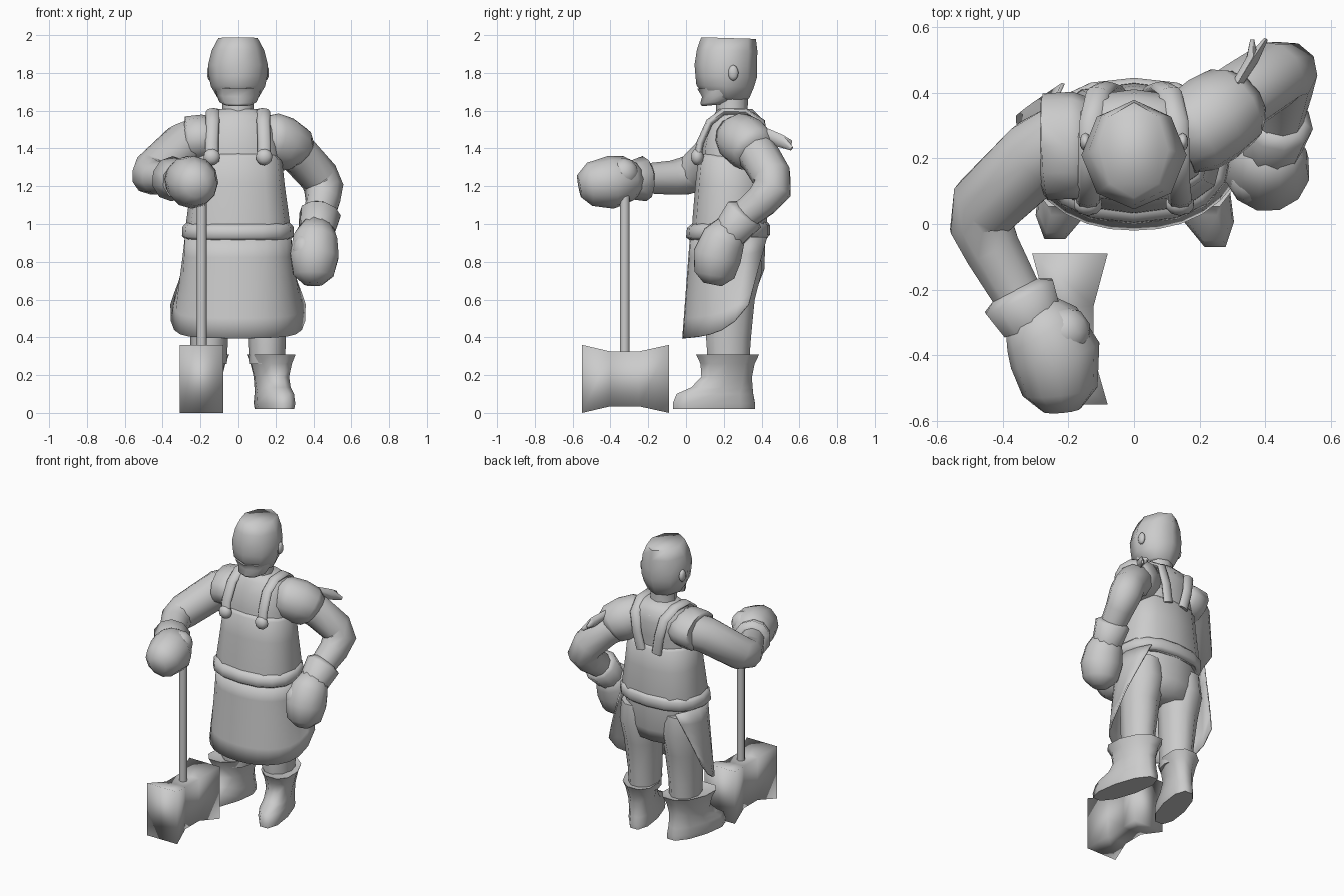
import bpy
import bmesh
from math import sin, cos, pi, radians
from mathutils import Vector

default = bpy.data.objects.get("Cube")
if default:
    bpy.data.objects.remove(default, do_unlink=True)

GREY = (0.6, 0.6, 0.6, 1)
clay = bpy.data.materials.new("plain_grey")
clay.use_nodes = True
clay.diffuse_color = GREY
clay.node_tree.nodes["Principled BSDF"].inputs["Base Color"].default_value = GREY


def finish(name, bm, angle=75):
    """Turn a bmesh into a shaded object."""
    bmesh.ops.recalc_face_normals(bm, faces=bm.faces)
    mesh = bpy.data.meshes.new(name)
    bm.to_mesh(mesh)
    bm.free()
    mesh.materials.append(clay)
    obj = bpy.data.objects.new(name, mesh)
    bpy.context.collection.objects.link(obj)
    bpy.ops.object.select_all(action="DESELECT")
    obj.select_set(True)
    bpy.context.view_layer.objects.active = obj
    bpy.ops.object.shade_smooth_by_angle(angle=radians(angle))
    return obj


def loft(name, rings, closed=True, angle=75):
    """Skin a list of point rings; closed rings are capped at both ends."""
    bm = bmesh.new()
    rows = [[bm.verts.new(p) for p in ring] for ring in rings]
    count = len(rows[0])
    for low, high in zip(rows, rows[1:]):
        for i in range(count if closed else count - 1):
            j = (i + 1) % count
            bm.faces.new((low[i], low[j], high[j], high[i]))
    if closed:
        bm.faces.new(rows[0])
        bm.faces.new(rows[-1])
    return finish(name, bm, angle)


def bulge(value, power):
    return abs(value) ** power * (1 if value > 0 else -1)


def stack(name, rows, x=0, sides=12, power=1, turn=0, side=1, tilt=0):
    """Horizontal rings from rows of height, half width, front y and back y."""
    rings = []
    for z, half, front, back in rows:
        ring = []
        for i in range(sides):
            a = 2 * pi * i / sides
            py = (front + back) / 2 + bulge(sin(a), power) * (back - front) / 2
            px = x + bulge(cos(a), power) * half + turn * (.25 - py)
            ring.append((side * px, py, z + tilt * (py - .2)))
        rings.append(ring)
    return loft(name, rings)


def tube(name, path, ref, sides=10, flat=1):
    """Rings along a path of x, y, z, radius; flat squashes across ref."""
    points = [Vector(p[:3]) for p in path]
    rings = []
    for i, p in enumerate(points):
        along = (points[min(i + 1, len(points) - 1)] - points[max(i - 1, 0)]).normalized()
        u = Vector(ref)
        u = (u - along * u.dot(along)).normalized()
        v = along.cross(u)
        radius = path[i][3]
        rings.append([p + u * radius * cos(2 * pi * k / sides)
                      + v * radius * flat * sin(2 * pi * k / sides)
                      for k in range(sides)])
    return loft(name, rings)


def ball(name, centre, size):
    bm = bmesh.new()
    bmesh.ops.create_icosphere(bm, subdivisions=2, radius=1)
    bmesh.ops.scale(bm, vec=size, verts=bm.verts)
    bmesh.ops.translate(bm, vec=centre, verts=bm.verts)
    return finish(name, bm)


# Head, neck and ears
stack("head", [(1.66, .085, .15, .32), (1.67, .11, .11, .335), (1.73, .145, .055, .36),
               (1.78, .155, .05, .375), (1.84, .16, .045, .375), (1.92, .14, .058, .378),
               (1.985, .105, .08, .37)], sides=8, tilt=-.03)
stack("beard", [(1.635, .07, .085, .2), (1.65, .1, .075, .24), (1.685, .115, .085, .28),
                (1.73, .12, .06, .28)], sides=8, tilt=.1)
stack("neck", [(1.5, .1, .15, .34), (1.59, .085, .16, .325), (1.69, .085, .16, .33)], sides=8)
for side, label in ((1, "left"), (-1, "right")):
    ball(label + "_ear", (side * .148, .25, 1.8), (.018, .028, .042))

# Shirt, overalls and belt
stack("shirt", [(1.2, .22, .08, .39), (1.4, .22, .085, .4), (1.5, .2, .105, .41),
                (1.57, .17, .14, .39), (1.61, .1, .17, .35)], power=.8)
stack("collar", [(1.54, .15, .13, .4), (1.59, .12, .155, .37), (1.61, .095, .17, .34)])
stack("overalls", [(.94, .27, .03, .42), (1.02, .275, .035, .43), (1.2, .25, .05, .42),
                   (1.34, .235, .065, .41), (1.36, .215, .08, .39)], power=.78, tilt=-.1)
stack("belt", [(.92, .28, .02, .43), (.935, .298, .0, .445),
               (.985, .295, .005, .445), (1.005, .275, .03, .43)],
      sides=16, power=.85, tilt=.03)

# Trousers seat, legs and boots
stack("trousers_seat", [(.67, .18, .18, .38), (.76, .25, .09, .415), (.94, .265, .05, .42)])
for side, label, toe in ((1, "left", -.08), (-1, "right", -.055)):
    stack(label + "_trouser_leg", [(.26, .095, .11, .34), (.4, .1, .1, .35), (.6, .12, .11, .37),
                                   (.75, .135, .1, .41), (.88, .125, .1, .4)],
          x=.155, sides=10, side=side)
    stack(label + "_boot", [(.02, .085, toe, .375), (.05, .092, toe, .375), (.1, .088, toe + .02, .365),
                            (.135, .085, .02, .36), (.19, .088, .075, .355),
                            (.26, .105, .07, .37), (.31, .125, .045, .395), (.3, .1, .09, .36)],
          x=.17, sides=10, power=.9, turn=.24, side=side)

# Apron: open cloth tied round the waist, its edges sweeping outward to the hem
rows = []
for step in range(6):
    drop = step / 5
    width = .285 + .075 * drop ** 1.3
    front, back = .02 - .04 * drop, .43 - .1 * drop
    row = []
    for k in range(-8, 9):
        t = k / 8
        bottom = .395 + .03 * t * t + .15 * t ** 6
        row.append((width * sin(t * pi * (.52 + .2 * (1 - drop))),
                    front + (back - front) * (1 - cos(t * pi / 2)) ** 1.1,
                    .93 + (bottom - .93) * drop))
    rows.append(row)
apron = loft("apron", rows, closed=False)
cloth = apron.modifiers.new("cloth_thickness", "SOLIDIFY")
cloth.thickness = .01

# Shoulder straps and buttons
for side, label in ((1, "left"), (-1, "right")):
    route = [(.14, .06, 1.34), (.14, .075, 1.43), (.135, .125, 1.54), (.135, .2, 1.595),
             (.13, .31, 1.595), (.11, .4, 1.54), (.085, .415, 1.42), (.06, .405, 1.3)]
    tube(label + "_strap", [(side * x, y, z, .036) for x, y, z in route], (1, 0, 0), 8, .55)
    ball(label + "_button", (side * .14, .06, 1.355), (.045, .035, .045))

# Right arm, reaching forward to the handle
UP = (0, 0, 1)
tube("right_sleeve", [(-.13, .24, 1.46, .11), (-.18, .24, 1.455, .125),
                      (-.27, .235, 1.445, .125), (-.285, .235, 1.445, .1)], UP, 12, 1.3)
tube("right_arm", [(-.2, .26, 1.45, .12), (-.29, .21, 1.42, .12), (-.455, .055, 1.275, .11),
                   (-.465, -.005, 1.255, .1), (-.43, -.08, 1.245, .09), (-.33, -.26, 1.24, .075)], UP)
tube("right_cuff", [(-.36, -.2, 1.24, .08), (-.35, -.22, 1.24, .12), (-.31, -.3, 1.23, .1)], UP)
tube("right_glove", [(-.33, -.26, 1.24, .08), (-.28, -.32, 1.235, .125), (-.24, -.4, 1.22, .14),
                     (-.225, -.51, 1.21, .115), (-.22, -.565, 1.2, .06)], UP, 12)
ball("right_thumb", (-.21, -.33, 1.27), (.08, .08, .08))

# Left arm, bent with the hand resting at the hip
BEND = (-.7, .6, -.3)
tube("left_sleeve", [(.13, .25, 1.46, .11), (.18, .28, 1.455, .135), (.24, .32, 1.43, .14),
                     (.3, .36, 1.395, .13), (.32, .375, 1.375, .105)], BEND, 12)
tube("left_arm", [(.2, .3, 1.44, .11), (.33, .39, 1.36, .108), (.43, .455, 1.25, .105),
                  (.455, .46, 1.19, .105), (.45, .4, 1.12, .092), (.42, .25, 1, .075)], BEND)
tube("left_cuff", [(.44, .325, 1.065, .08), (.435, .31, 1.05, .112), (.415, .23, .95, .095)], BEND)
tube("left_glove", [(.42, .25, .99, .085), (.41, .2, .92, .12), (.405, .165, .83, .132),
                    (.4, .15, .73, .11), (.4, .14, .68, .05)], BEND, 12)
ball("left_thumb", (.35, .13, .86), (.06, .07, .09))
for label, x, z in (("upper", .4, 1.4), ("lower", .36, 1.43)):
    tube(label + "_sleeve_tie", [(.31, .42, 1.48, .03), (.36, .5, 1.44, .035), (x, .56, z, .012)],
         UP, 6, .6)

# Two-headed hammer: block waisted in the middle, with a straight handle
block = []
for y, half, low, high in ((-.55, .115, 0, .36), (-.4, .072, .035, .325),
                           (-.25, .072, .035, .325), (-.09, .115, 0, .36)):
    block.append([(-.195 + sx * half, y, z)
                  for sx, z in ((-1, low), (1, low), (1, high), (-1, high))])
loft("hammer_head", block, angle=180)
stack("hammer_handle", [(.3, .026, -.35, -.298), (1.3, .026, -.35, -.298)], x=-.193, sides=8)
